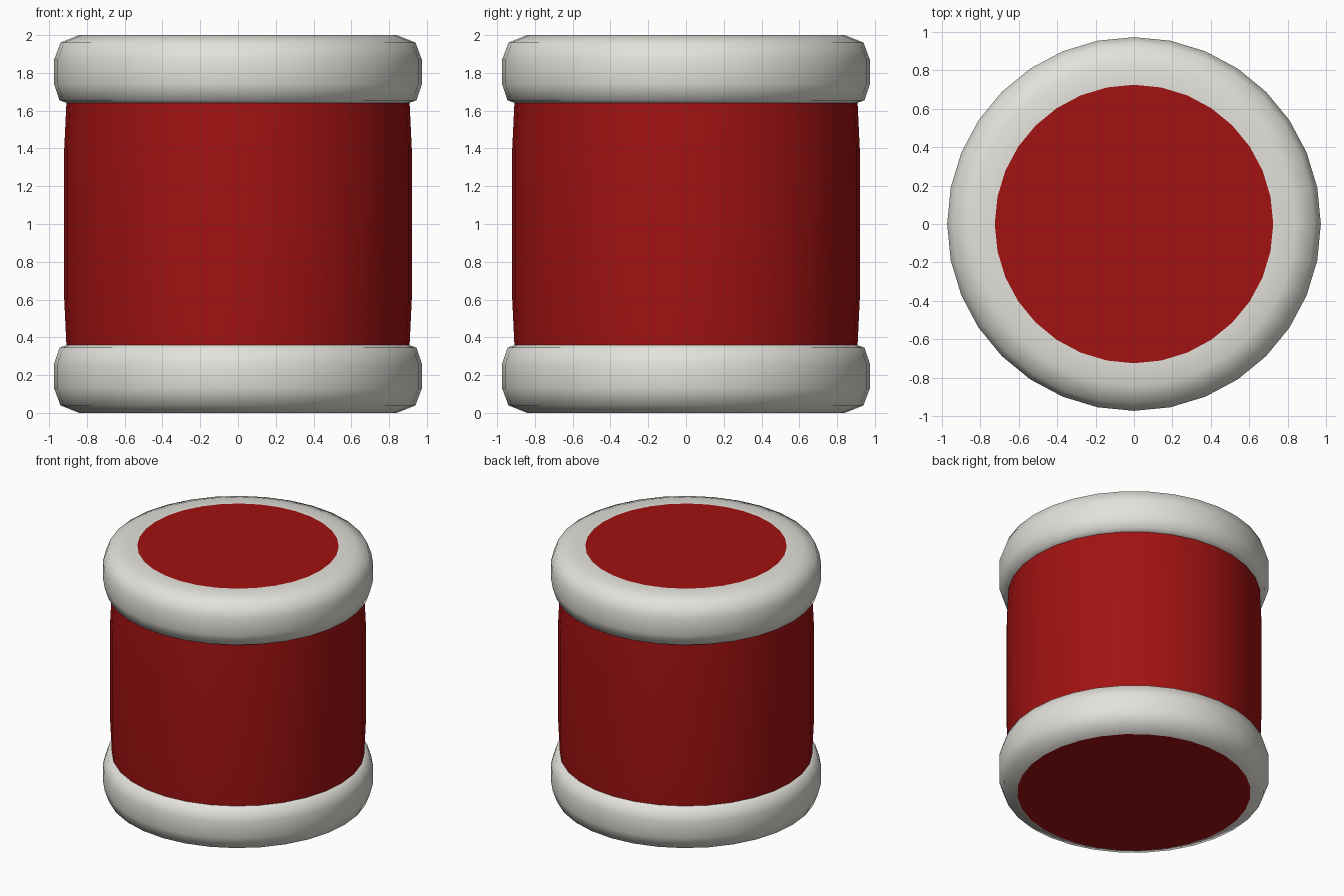
import bpy
import bmesh
import math

SIDES = 32

cube = bpy.data.objects.get("Cube")
if cube:
    bpy.data.objects.remove(cube, do_unlink=True)


def make_material(name, rgb):
    mat = bpy.data.materials.new(name)
    mat.use_nodes = True
    mat.diffuse_color = (*rgb, 1)
    bsdf = mat.node_tree.nodes["Principled BSDF"]
    bsdf.inputs["Base Color"].default_value = (*rgb, 1)
    bsdf.inputs["Roughness"].default_value = 0.6
    return mat


def finish(name, bm, mat):
    mesh = bpy.data.meshes.new(name)
    bm.to_mesh(mesh)
    bm.free()
    mesh.materials.append(mat)
    obj = bpy.data.objects.new(name, mesh)
    bpy.context.collection.objects.link(obj)
    bpy.ops.object.select_all(action="DESELECT")
    obj.select_set(True)
    bpy.context.view_layer.objects.active = obj
    bpy.ops.object.shade_smooth_by_angle(angle=math.radians(60))
    return obj


def lathe(name, profile, mat):
    """Turn an (r, z) profile, listed from bottom to top, around the z axis."""
    bm = bmesh.new()
    rings = []
    for r, z in profile:
        angles = [math.tau * i / SIDES for i in range(SIDES)]
        rings.append([bm.verts.new((r * math.cos(a), r * math.sin(a), z)) for a in angles])
    for low, high in zip(rings, rings[1:]):
        for i in range(SIDES):
            j = (i + 1) % SIDES
            bm.faces.new((low[i], low[j], high[j], high[i]))
    return finish(name, bm, mat)


def disc(name, radius, z, mat, facing_up):
    bm = bmesh.new()
    bmesh.ops.create_circle(bm, cap_ends=True, segments=SIDES, radius=radius)
    bmesh.ops.translate(bm, vec=(0, 0, z), verts=bm.verts)
    for face in bm.faces:
        face.normal_update()
        if (face.normal.z > 0) != facing_up:
            face.normal_flip()
    return finish(name, bm, mat)


red = make_material("deep red", (0.36, 0.006, 0.006))
white = make_material("warm white", (0.77, 0.755, 0.705))

# Slightly bulging drum body
lathe("drum_body", [(0.908, 0.35), (0.92, 0.6), (0.92, 1.4), (0.908, 1.65)], red)

# Rounded rims, the top one mirrored with a lip reaching inwards
rim = [(0.84, 0), (0.94, 0.04), (0.973, 0.13), (0.973, 0.26), (0.945, 0.345), (0.905, 0.36)]
lathe("bottom_rim", rim, white)
top_rim = [(r, 2 - z) for r, z in reversed(rim)]
lathe("top_rim", top_rim + [(0.725, 2)], white)

# End faces
disc("top_skin", 0.725, 2, red, True)
disc("bottom_skin", 0.84, 0, red, False)
